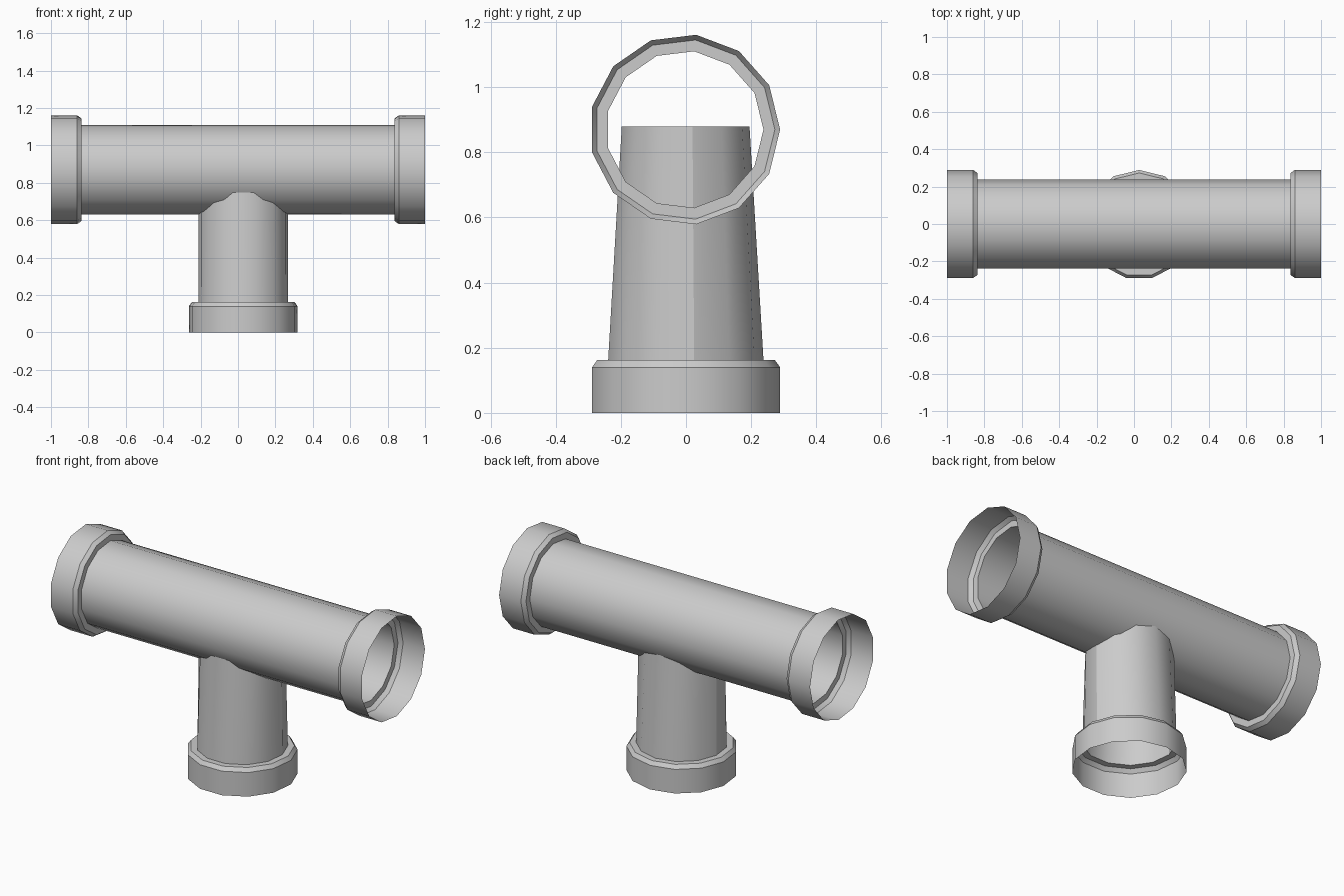
import bpy, bmesh, math
from mathutils import Matrix, Vector

if "Cube" in bpy.data.objects:
    bpy.data.objects.remove(bpy.data.objects["Cube"])

SIDES = 13
R_COLLAR, R_LIP, R_PIPE = 0.293, 0.277, 0.242


def tube(name, stations, matrix):
    """Open lofted tube; stations are (height, y radius, x radius), a corner faces +y."""
    bm = bmesh.new()
    rings = []
    for h, ry, rx in stations:
        ring = []
        for i in range(SIDES):
            a = 2 * math.pi * i / SIDES
            ring.append(bm.verts.new((-rx * math.sin(a), ry * math.cos(a), h)))
        rings.append(ring)
    for lo, hi in zip(rings, rings[1:]):
        for i in range(SIDES):
            j = (i + 1) % SIDES
            bm.faces.new((lo[i], lo[j], hi[j], hi[i]))
    bm.transform(matrix)
    mesh = bpy.data.meshes.new(name)
    bm.to_mesh(mesh)
    bm.free()
    ob = bpy.data.objects.new(name, mesh)
    bpy.context.collection.objects.link(ob)
    bpy.ops.object.select_all(action='DESELECT')
    ob.select_set(True)
    bpy.context.view_layer.objects.active = ob
    bpy.ops.object.shade_smooth_by_angle(angle=math.radians(30))
    return ob


# Flared socket profile, from the open mouth inward to the pipe
socket = [(0, R_COLLAR, R_COLLAR), (0.14, R_COLLAR, R_COLLAR),
          (0.162, R_LIP, R_LIP), (0.162, R_PIPE, R_PIPE)]

# Horizontal run with a socket at each end
run = [(h - 1, ry, rx) for h, ry, rx in socket]
run += [(-h, ry, rx) for h, ry, rx in reversed(run)]
tube("horizontal_pipe", run,
     Matrix.Translation((0, -0.004, 0.87)) @ Matrix.Rotation(math.pi / 2, 4, 'Y'))

# Vertical branch, narrowing in depth as it enters the run
branch = socket + [(0.88, 0.199, R_PIPE * 0.99)]
tube("branch_pipe", branch, Matrix.Translation((0.028, -0.004, 0)))
